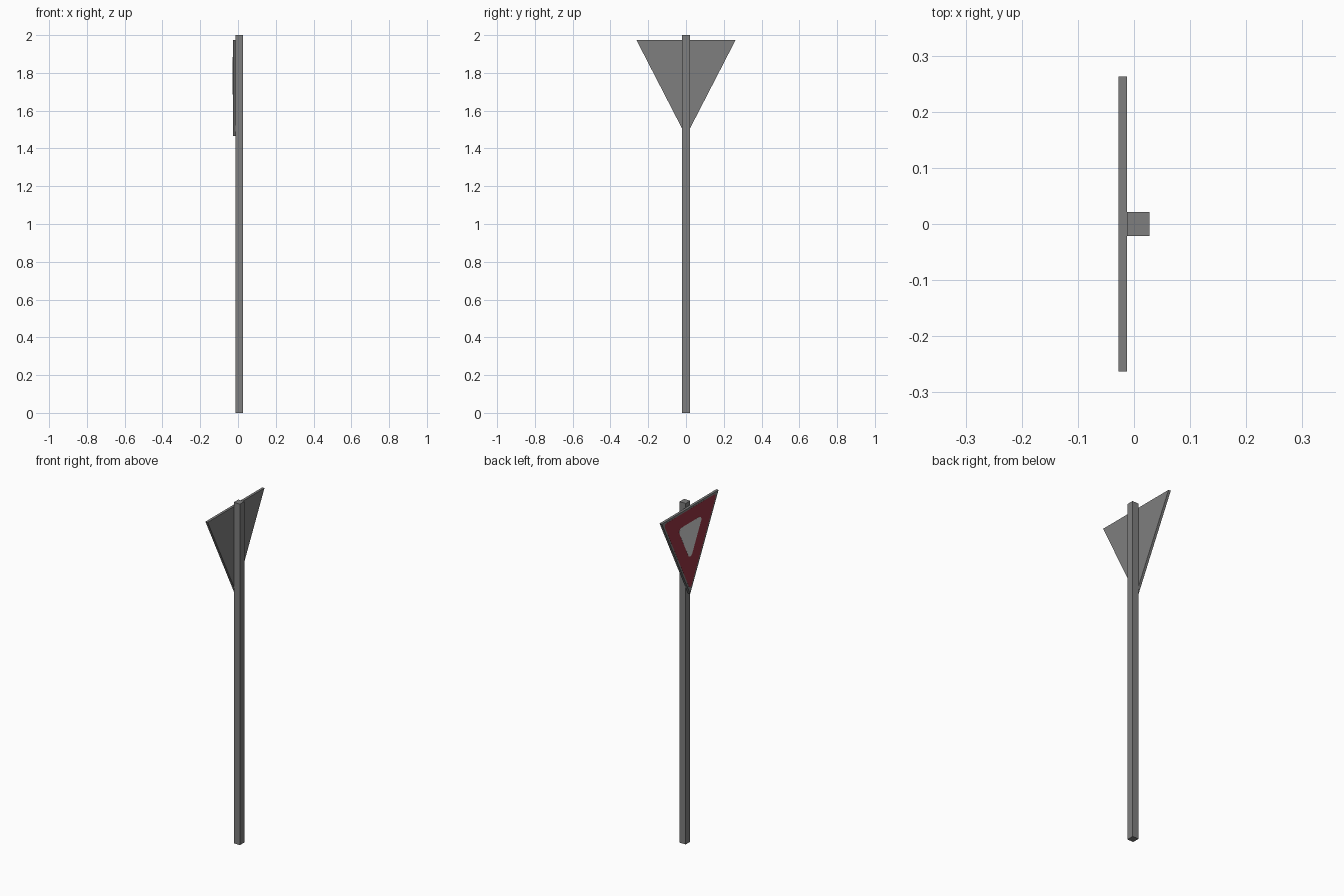
import bpy, bmesh, math
from mathutils import Vector

if "Cube" in bpy.data.objects:
    bpy.data.objects.remove(bpy.data.objects["Cube"])

HALF_W, TOP, TIP = 0.263, 1.975, 1.465
SIDE = math.hypot(HALF_W, TOP - TIP)
INRADIUS = HALF_W * (TOP - TIP) / (HALF_W + SIDE)
CENTRE = Vector((0, TOP - INRADIUS))


def material(name, rgb):
    m = bpy.data.materials.new(name)
    m.diffuse_color = (*rgb, 1)
    m.use_nodes = True
    m.node_tree.nodes["Principled BSDF"].inputs["Base Color"].default_value = m.diffuse_color
    return m


grey = material("galvanised_grey", (0.21, 0.21, 0.21))
red = material("sign_red", (0.31, 0.035, 0.055))
white = material("sign_white", (0.64, 0.64, 0.64))


def triangle(inset=0.0, radius=0.0, steps=5):
    """Downward triangle in (y, z), inset evenly, with optional rounded corners."""
    corners = [Vector((-HALF_W, TOP)), Vector((0, TIP)), Vector((HALF_W, TOP))]

    def scaled(d):
        return [CENTRE + (c - CENTRE) * (1 - d / INRADIUS) for c in corners]

    def normal(a, b):
        e = (b - a).normalized()
        return Vector((-e.y, e.x)) * -1

    if radius == 0:
        return scaled(inset)
    # arc centres lie on the triangle inset by the radius as well
    pts = []
    for i, c in enumerate(scaled(inset + radius)):
        n0 = normal(corners[i - 1], corners[i])
        n1 = normal(corners[i], corners[(i + 1) % 3])
        for k in range(steps + 1):
            pts.append(c + n0.lerp(n1, k / steps).normalized() * radius)
    return pts


def prism(name, profile, x0, x1, mat):
    """Extrude a (y, z) profile along x."""
    bm = bmesh.new()
    face = bm.faces.new([bm.verts.new((x0, p[0], p[1])) for p in profile])
    ext = bmesh.ops.extrude_face_region(bm, geom=[face])
    bmesh.ops.translate(bm, vec=(x1 - x0, 0, 0),
                        verts=[v for v in ext["geom"] if isinstance(v, bmesh.types.BMVert)])
    bmesh.ops.recalc_face_normals(bm, faces=bm.faces)
    me = bpy.data.meshes.new(name)
    bm.to_mesh(me)
    bm.free()
    me.materials.append(mat)
    ob = bpy.data.objects.new(name, me)
    bpy.context.collection.objects.link(ob)
    return ob


# square post
prism("post", [(-0.021, 0), (0.021, 0), (0.021, 2), (-0.021, 2)], -0.0125, 0.0275, grey)
# triangular sign plate
prism("sign_plate", triangle(), -0.0272, -0.0125, grey)
# painted red band and the white centre on top of it
prism("red_band", triangle(0.011, 0.014), -0.0276, -0.0268, red)
prism("sign_centre", triangle(0.09, 0.02), -0.028, -0.0272, white)
